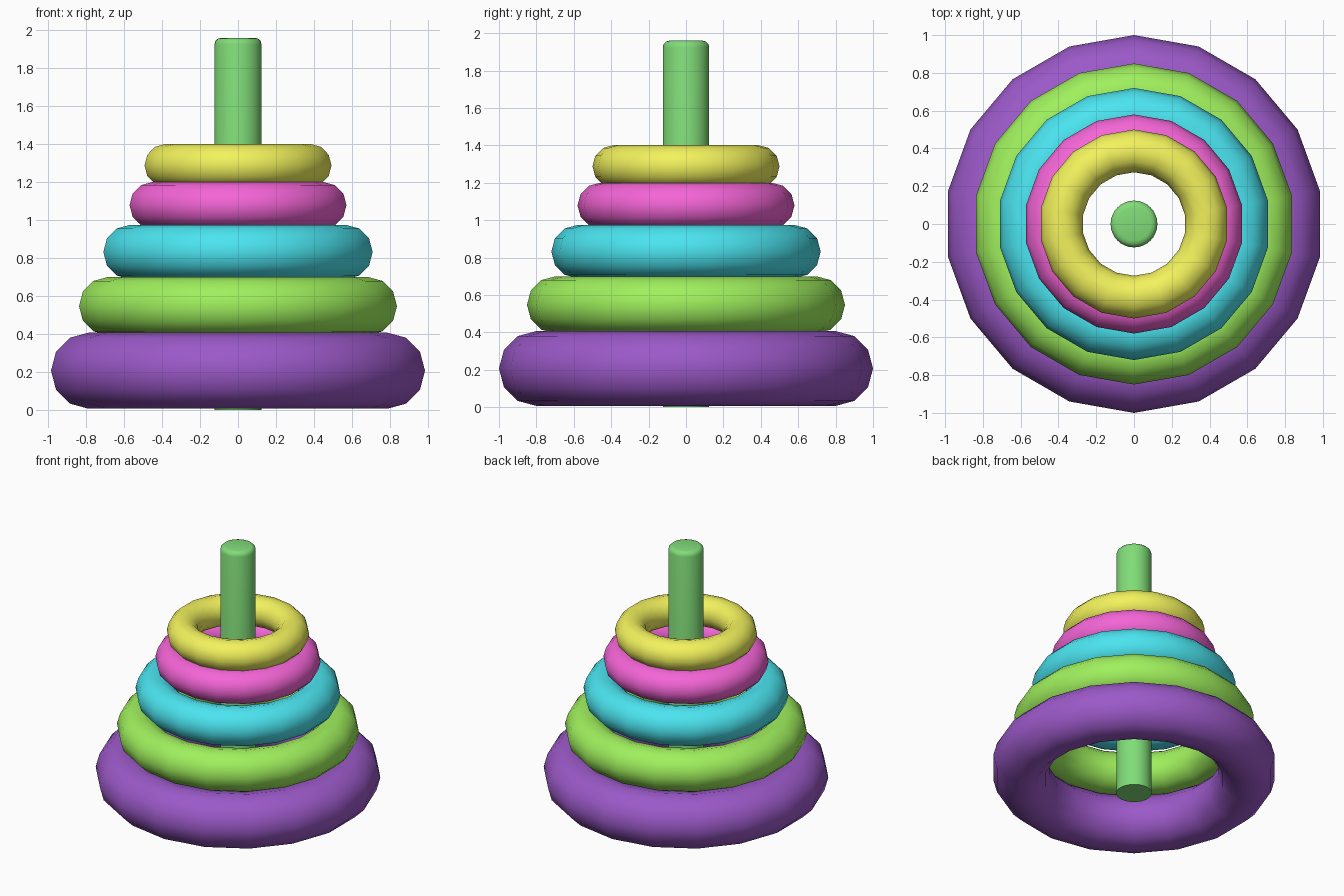
import bpy, bmesh
from math import radians

if "Cube" in bpy.data.objects:
    bpy.data.objects.remove(bpy.data.objects["Cube"])


def paint(obj, rgb):
    mat = bpy.data.materials.new(obj.name + "_paint")
    mat.diffuse_color = (*rgb, 1)
    mat.use_nodes = True
    mat.node_tree.nodes["Principled BSDF"].inputs["Base Color"].default_value = mat.diffuse_color
    obj.data.materials.append(mat)


# Stacked rings: name, outer radius, tube radius, centre height, colour
rings = [
    ("purple_ring", 1.00, 0.200, 0.207, (0.33, 0.10, 0.58)),
    ("lime_ring",   0.85, 0.153, 0.547, (0.35, 0.87, 0.11)),
    ("cyan_ring",   0.72, 0.143, 0.832, (0.07, 0.78, 0.87)),
    ("pink_ring",   0.58, 0.121, 1.079, (0.91, 0.13, 0.68)),
    ("yellow_ring", 0.50, 0.113, 1.288, (0.89, 0.89, 0.11)),
]
for name, outer, tube, z, rgb in rings:
    bpy.ops.mesh.primitive_torus_add(
        major_segments=18, minor_segments=12,
        major_radius=outer - tube, minor_radius=tube,
        location=(0, 0, z), rotation=(0, 0, radians(90)))
    ring = bpy.context.object
    ring.name = name
    bpy.ops.object.shade_smooth()
    paint(ring, rgb)

# Centre peg with a rounded top rim
PEG_H = 1.96
bpy.ops.mesh.primitive_cylinder_add(vertices=32, radius=0.124, depth=PEG_H,
                                    location=(0, 0, PEG_H / 2))
peg = bpy.context.object
peg.name = "centre_peg"
bm = bmesh.new()
bm.from_mesh(peg.data)
rim = [e for e in bm.edges if all(v.co.z > 0 for v in e.verts)]
bmesh.ops.bevel(bm, geom=rim, offset=0.035, segments=3, profile=0.5,
                affect='EDGES')
bm.to_mesh(peg.data)
bm.free()
bpy.ops.object.shade_smooth_by_angle(angle=radians(40))
paint(peg, (0.22, 0.72, 0.19))
